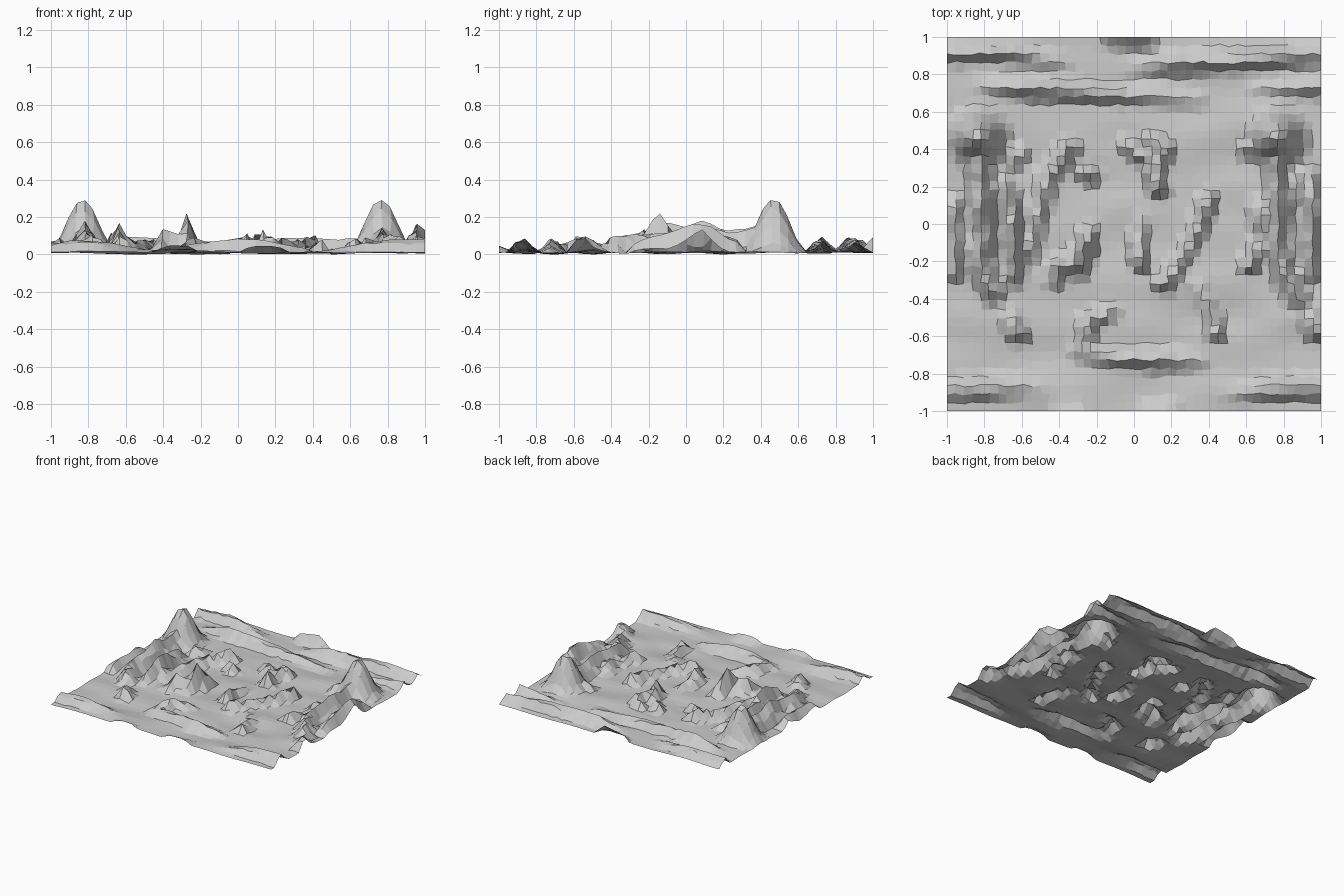
import bpy, bmesh, math, random
from mathutils import Vector, noise

random.seed(4)
N = 44  # cells per side

# Ridge lines: (half width, [(x, y, height), ...])
long_ridges = [
    (0.10, [(-1, -.88, .07), (-.8, -.88, .09), (-.5, -.86, .03)]),
    (0.10, [(.5, -.9, .03), (.75, -.88, .09), (1, -.87, .09)]),
    (0.09, [(-.3, -.68, .05), (-.1, -.71, .09), (.1, -.72, .09), (.35, -.73, .04)]),
    (0.09, [(-.8, .74, .04), (-.6, .73, .1), (-.1, .7, .08), (.35, .67, .03)]),
    (0.09, [(0, .84, .03), (.2, .86, .09), (.7, .89, .1), (1, .91, .07)]),
    (0.09, [(-1, .92, .08), (-.7, .93, .09), (-.4, .87, .04)]),
    (0.08, [(.65, .73, .03), (1, .73, .08)]),
    (0.09, [(-.12, 1, .07), (.05, 1, .1)]),
    (0.10, [(-.38, -1, .05), (-.28, -1, .05)]),
    (0.10, [(.08, -1, .05), (.2, -1, .05)]),
]
left_ridges = [
    (0.10, [(-.84, .4, .17), (-.82, .2, .13), (-.82, .1, .19), (-.8, -.05, .14),
            (-.83, -.2, .13), (-.76, -.36, .1)]),
    (0.08, [(-.97, .1, .1), (-.94, -.05, .09), (-.97, -.25, .09)]),
    (0.08, [(-.68, .2, .1), (-.66, .05, .14), (-.63, -.12, .18), (-.64, -.28, .1)]),
    (0.08, [(-.35, .4, .12), (-.47, .24, .08), (-.52, .05, .09), (-.56, -.15, .06)]),
    (0.07, [(-.64, .33, .07), (-.61, .38, .09)]),
    (0.08, [(-.66, -.5, .08), (-.62, -.58, .11)]),
    (0.07, [(-.24, -.05, .1), (-.27, -.15, .24), (-.29, -.24, .1)]),
    (0.08, [(-.27, -.2, .1), (-.4, -.23, .14), (-.42, -.29, .08)]),
    (0.07, [(-.12, -.46, .06), (-.24, -.52, .1), (-.26, -.62, .09)]),
    (0.06, [(-.28, .28, .08), (-.22, .25, .09)]),
]
right_ridges = [
    (0.07, [(-.04, .42, .08), (.04, .36, .11)]),
    (0.07, [(.1, .45, .08), (.17, .4, .1), (.1, .28, .12), (.14, .18, .14)]),
    (0.07, [(.05, .02, .05), (.02, -.1, .08), (.04, -.2, .14)]),
    (0.07, [(.4, .13, .12), (.35, 0, .09), (.27, -.17, .08), (.16, -.32, .11)]),
    (0.07, [(.34, -.32, .05), (.41, -.45, .06), (.44, -.58, .09)]),
    (0.07, [(.66, -.12, .07), (.62, -.22, .1)]),
    (0.09, [(.76, .4, .16), (.76, .25, .12), (.78, .1, .15), (.76, -.1, .12),
            (.8, -.25, .12), (.88, -.4, .1)]),
    (0.07, [(.6, .4, .08), (.7, .42, .1)]),
    (0.07, [(.66, .1, .08), (.69, -.02, .1)]),
    (0.09, [(.92, .25, .1), (.97, .08, .18), (.94, -.08, .13), (.95, -.25, .08)]),
    (0.10, [(.92, -.48, .07), (.98, -.56, .11)]),
]
ridges = long_ridges + left_ridges + right_ridges

# Main summits: x, y, height
peaks = [(-.83, .47, .3), (.765, .47, .3)]


def ridge_height(p, width, line):
    best = 0
    for a, b in zip(line, line[1:]):
        pa, pb = Vector(a[:2]), Vector(b[:2])
        d = pb - pa
        t = max(0, min(1, (p - pa).dot(d) / d.length_squared))
        dist = (p - pa - d * t).length / width
        if dist < 1:
            fall = 0.5 + 0.5 * math.cos(math.pi * dist)
            best = max(best, (a[2] + (b[2] - a[2]) * t) * fall)
    return best


def height(x, y):
    p = Vector((x, y))
    base = .02 + .018 * noise.noise(Vector((x * 2.2, y * 5, 3)))
    h = max(ridge_height(p, w, l) for w, l in ridges)
    for px, py, ph in peaks:
        dy = y - py
        d2 = ((x - px) / .105) ** 2 + (dy / (.10 if dy > 0 else .11)) ** 2
        h = max(h, ph * math.exp(-d2 ** 1.15 * .8))
    return max(0, max(base, h) + .25 * min(base, h))


# Terrain sheet: open grid, lightly jittered, flat faces
bm = bmesh.new()
bmesh.ops.create_grid(bm, x_segments=N, y_segments=N, size=1)
for v in bm.verts:
    if abs(v.co.x) < .99:
        v.co.x += random.uniform(-.008, .008)
    if abs(v.co.y) < .99:
        v.co.y += random.uniform(-.008, .008)
    v.co.z = height(v.co.x, v.co.y)
low = min(v.co.z for v in bm.verts)
for v in bm.verts:
    v.co.z -= low
mesh = bpy.data.meshes.new("terrain")
bm.to_mesh(mesh)
bm.free()
terrain = bpy.data.objects.new("terrain", mesh)
bpy.context.collection.objects.link(terrain)
